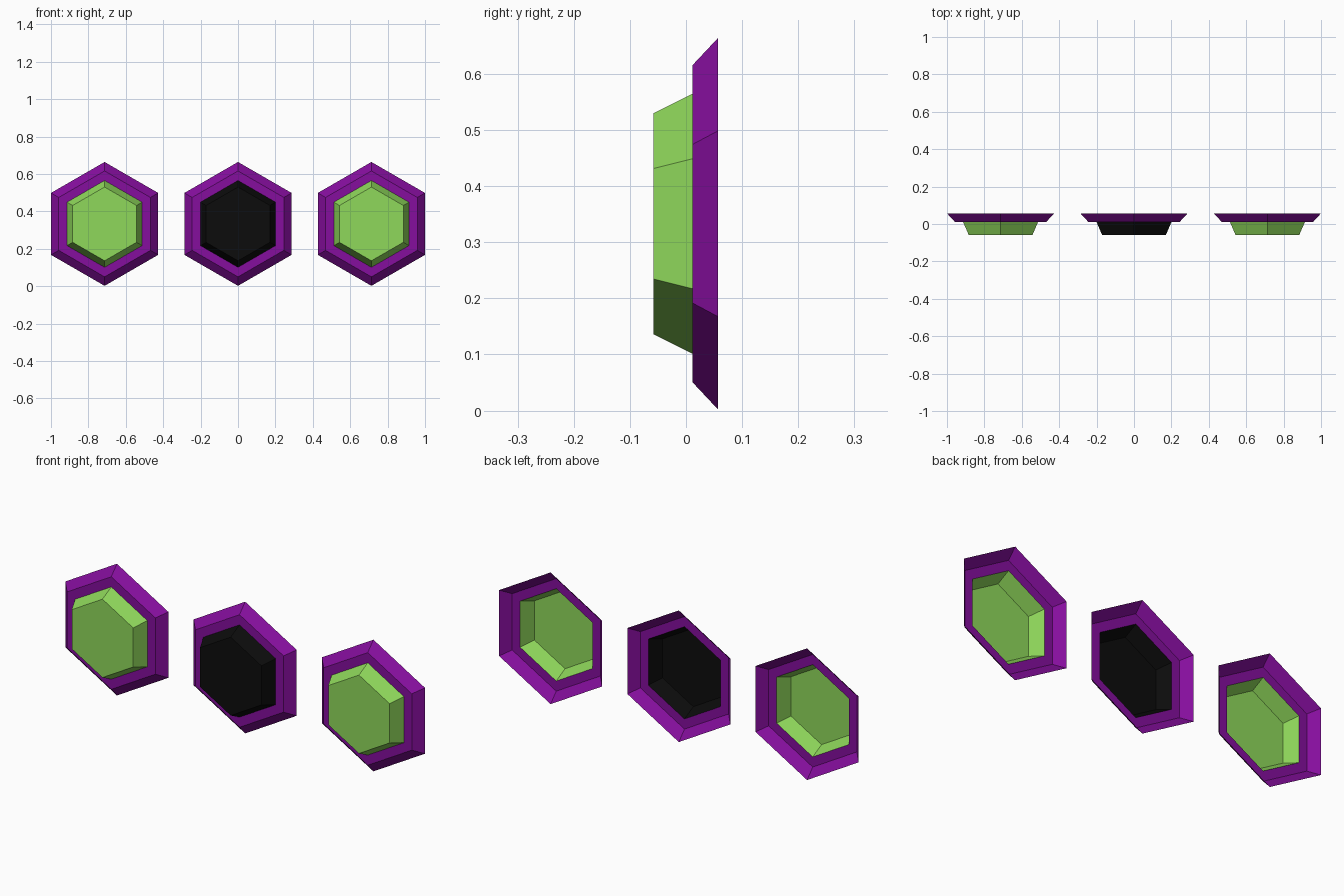
import bpy, bmesh, math

if "Cube" in bpy.data.objects:
    bpy.data.objects.remove(bpy.data.objects["Cube"])


def material(name, r, g, b):
    def lin(c):
        c /= 255
        return c / 12.92 if c <= 0.04045 else ((c + 0.055) / 1.055) ** 2.4
    m = bpy.data.materials.new(name)
    m.diffuse_color = (lin(r), lin(g), lin(b), 1)
    m.use_nodes = True
    m.node_tree.nodes["Principled BSDF"].inputs["Base Color"].default_value = m.diffuse_color
    return m


PURPLE = material("purple", 133, 14, 157)
GREEN = material("green", 143, 216, 91)
BLACK = material("black", 12, 12, 12)

CENTRE_Z = 0.333
SPACING = 0.7133


def hex_shell(name, profile, x, mat, cap=False):
    """Open six-sided shell through (radius, y) rings, back to front."""
    bm = bmesh.new()
    rings = []
    for radius, y in profile:
        angles = [math.pi / 2 + i * math.pi / 3 for i in range(6)]
        rings.append([bm.verts.new((radius * math.cos(a), y, radius * math.sin(a)))
                      for a in angles])
    for back, front in zip(rings, rings[1:]):
        for i in range(6):
            j = (i + 1) % 6
            bm.faces.new((back[j], back[i], front[i], front[j]))
    if cap:
        bm.faces.new(rings[-1])
    bm.normal_update()
    # every panel faces outward or to the front
    for f in bm.faces:
        c = f.calc_center_median()
        out = f.normal.x * c.x + f.normal.z * c.z - f.normal.y * 0.2
        if out < 0:
            f.normal_flip()
    mesh = bpy.data.meshes.new(name)
    bm.to_mesh(mesh)
    bm.free()
    mesh.materials.append(mat)
    obj = bpy.data.objects.new(name, mesh)
    obj.location = (x, 0, CENTRE_Z)
    bpy.context.collection.objects.link(obj)
    return obj


# Three hexagonal buttons: bevelled frame with a raised hollow gem
for side, x, gem_mat in (("left", -SPACING, GREEN), ("middle", 0, BLACK),
                         ("right", SPACING, GREEN)):
    hex_shell(side + "_frame", [(0.331, 0.057), (0.283, 0.012), (0.232, 0.012)], x, PURPLE)
    hex_shell(side + "_gem", [(0.232, 0.012), (0.197, -0.058)], x, gem_mat, cap=True)
